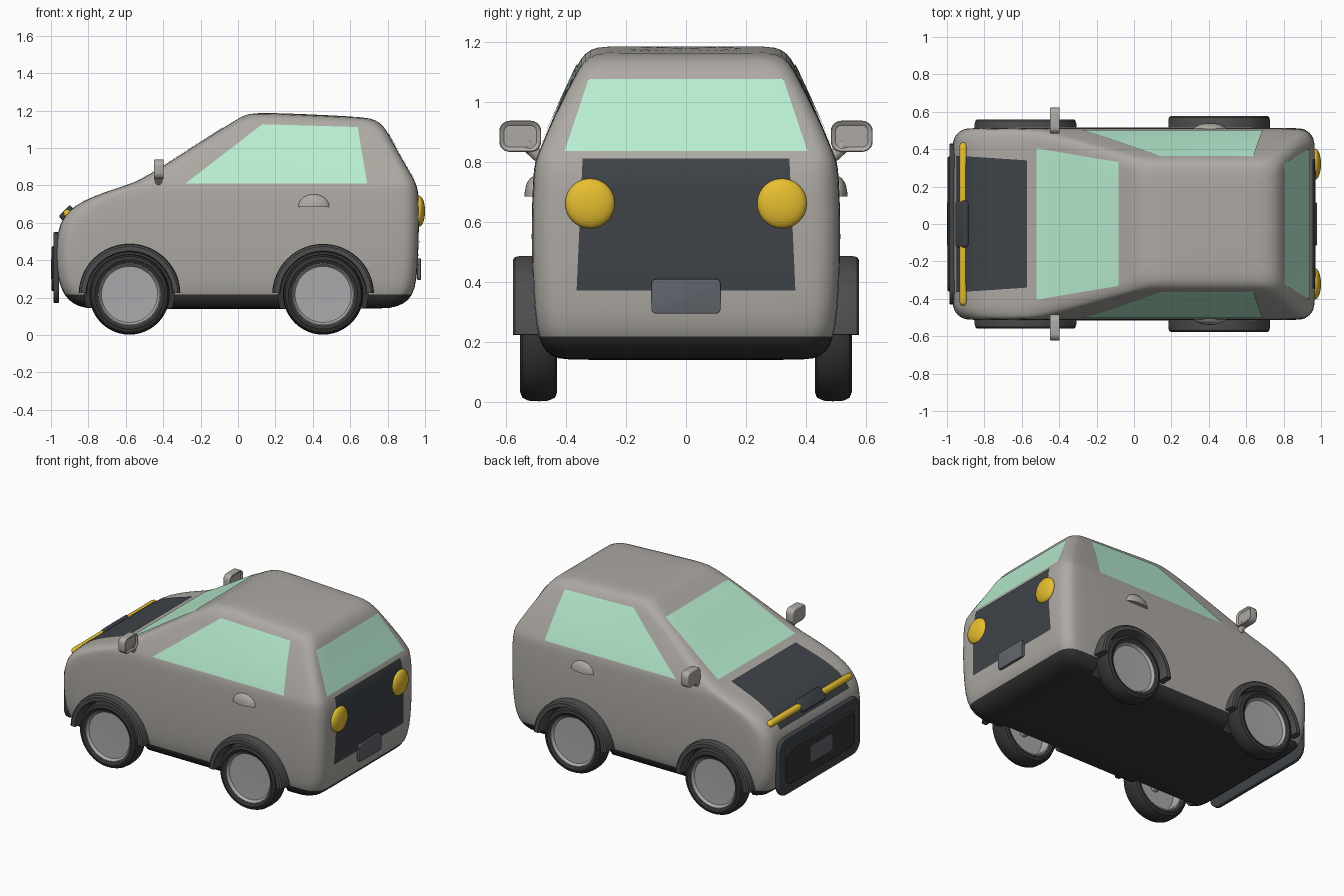
import bpy, bmesh
from math import radians, sin, cos, pi
from mathutils import Vector, Matrix
from mathutils.bvhtree import BVHTree

if "Cube" in bpy.data.objects:
    bpy.data.objects.remove(bpy.data.objects["Cube"])


def material(name, r, g, b):
    m = bpy.data.materials.new(name)
    m.diffuse_color = (r, g, b, 1)
    m.use_nodes = True
    m.node_tree.nodes["Principled BSDF"].inputs["Base Color"].default_value = m.diffuse_color
    return m


PAINT = material("paint", .42, .40, .37)
DARK = material("dark_plastic", .035, .035, .035)
TRIM = material("trim", .075, .075, .078)
PANEL = material("panel", .05, .058, .066)
GLASS = material("glass", .48, .85, .64)
YELLOW = material("light_yellow", .80, .52, .03)
PLATE = material("plate", .12, .13, .15)
RIM = material("rim", .40, .40, .41)


def finish(bm, name, mats, mirror=False, recalc=True, angle=35):
    if recalc:
        bmesh.ops.recalc_face_normals(bm, faces=bm.faces[:])
    me = bpy.data.meshes.new(name)
    bm.to_mesh(me)
    bm.free()
    for m in mats:
        me.materials.append(m)
    for p in me.polygons:
        p.use_smooth = True
    me.set_sharp_from_angle(angle=radians(angle))
    ob = bpy.data.objects.new(name, me)
    bpy.context.collection.objects.link(ob)
    if mirror:
        ob.modifiers.new("mirror", 'MIRROR').use_axis = (False, True, False)
    return ob


def bake(ob):
    dg = bpy.context.evaluated_depsgraph_get()
    me = bpy.data.meshes.new_from_object(ob.evaluated_get(dg))
    ob.modifiers.clear()
    ob.data = me
    me.set_sharp_from_angle(angle=radians(40))


def lathe(name, prof, cx, cz, mat, a0=0, a1=360, n=48, mirror=True):
    """Turn a closed (radius, y) profile about a y-parallel axis."""
    bm = bmesh.new()
    full = a1 - a0 == 360
    rings = []
    for i in range(n if full else n + 1):
        a = radians(a0 + (a1 - a0) * i / n)
        rings.append([bm.verts.new((cx + r * cos(a), y, cz + r * sin(a))) for r, y in prof])
    k = len(prof)
    for i in range(n):
        p, q = rings[i], rings[(i + 1) % len(rings)]
        for j in range(k):
            bm.faces.new((p[j], p[(j + 1) % k], q[(j + 1) % k], q[j]))
    if not full:
        bm.faces.new(rings[0])
        bm.faces.new(rings[-1])
    bmesh.ops.remove_doubles(bm, verts=bm.verts[:], dist=1e-5)
    return finish(bm, name, [mat], mirror)


def plate(name, loc, dims, radius, edge, mat, mirror=False, tilt=0, recess=0):
    """Box facing x with rounded corners, softened edges, optional recess at the back."""
    bm = bmesh.new()
    bmesh.ops.create_cube(bm, size=1, matrix=Matrix.Diagonal((*dims, 1)))
    es = [e for e in bm.edges if abs(e.verts[0].co.x - e.verts[1].co.x) > dims[0] / 2]
    bmesh.ops.bevel(bm, geom=es, offset=radius, segments=6, profile=.5, affect='EDGES')
    if recess:
        back = max(bm.faces, key=lambda f: f.calc_center_median().x)
        bmesh.ops.inset_region(bm, faces=[back], thickness=.016)
        bmesh.ops.translate(bm, verts=back.verts[:], vec=(-recess, 0, 0))
    es = [e for e in bm.edges if e.calc_face_angle(0) > .8]
    bmesh.ops.bevel(bm, geom=es, offset=edge, segments=3, profile=.5, affect='EDGES')
    bm.transform(Matrix.Translation(loc) @ Matrix.Rotation(radians(tilt), 4, 'Y'))
    return finish(bm, name, [mat], mirror)


def ball(name, loc, radii, mat, upper_only=False):
    bm = bmesh.new()
    bmesh.ops.create_uvsphere(bm, u_segments=32, v_segments=20, radius=1)
    if upper_only:
        g = bm.verts[:] + bm.edges[:] + bm.faces[:]
        bmesh.ops.bisect_plane(bm, geom=g, plane_co=(0, 0, 0), plane_no=(0, 0, 1), clear_inner=True)
        bmesh.ops.holes_fill(bm, edges=[e for e in bm.edges if e.is_boundary])
    bm.transform(Matrix.Translation(loc) @ Matrix.Diagonal((*radii, 1)))
    return finish(bm, name, [mat], True)


# Body shell: rounded rectangles stacked upward (z, front x, back x, half width, corner radius)
LEVELS = [
    (.14, -.70, .70, .36, .08), (.142, -.82, .82, .43, .08), (.165, -.88, .885, .468, .08),
    (.21, -.93, .935, .492, .09), (.30, -.966, .957, .507, .09), (.45, -.974, .964, .514, .09),
    (.56, -.963, .967, .515, .09), (.62, -.938, .967, .514, .09), (.67, -.898, .967, .513, .09),
    (.715, -.832, .967, .511, .09), (.76, -.725, .964, .509, .09), (.80, -.60, .955, .504, .08),
    (.825, -.53, .945, .494, .07), (.90, -.405, .902, .464, .06), (1.0, -.25, .848, .42, .06),
    (1.1, -.09, .803, .374, .06), (1.15, -.01, .775, .35, .07), (1.177, .035, .735, .32, .07),
    (1.188, .09, .68, .28, .07), (1.19, .25, .5, .12, .05)]
bm = bmesh.new()
rings = []
for z, xf, xb, w, r in LEVELS:
    arcs = []
    for c, (cx, cy) in enumerate([(xb - r, w - r), (xf + r, w - r), (xf + r, r - w), (xb - r, r - w)]):
        arcs.append([Vector((cx + r * cos(c * pi / 2 + t * pi / 8), cy + r * sin(c * pi / 2 + t * pi / 8), z))
                     for t in range(5)])
    ring = []
    for c in range(4):
        ring += arcs[c] + [arcs[c][-1].lerp(arcs[(c + 1) % 4][0], t / 6) for t in range(1, 6)]
    for p in ring:
        p.z -= max(0, p.x - .15) * .045 * min(1, max(0, (z - .95) / .2))
    rings.append([bm.verts.new(p) for p in ring])
n = len(rings[0])
for lv, (a, b) in enumerate(zip(rings, rings[1:])):
    for i in range(n):
        f = bm.faces.new((a[i], a[(i + 1) % n], b[(i + 1) % n], b[i]))
        f.material_index = 1 if lv < 3 else 0
bm.faces.new(rings[0]).material_index = 1
bm.faces.new(rings[-1])
body = finish(bm, "body", [PAINT, DARK])
body.modifiers.new("smooth", 'SUBSURF').levels = 1
bake(body)

# Glass and dark panels projected onto the body
tree = BVHTree.FromObject(body, bpy.context.evaluated_depsgraph_get())


def panel(name, corners, direction, mat, mirror=False, n=20):
    a, b, c, d = map(Vector, corners)
    direction = Vector(direction)
    bm = bmesh.new()
    grid = []
    for i in range(n + 1):
        row = []
        for j in range(n + 1):
            p = a.lerp(b, j / n).lerp(d.lerp(c, j / n), i / n)
            hit, no, _, _ = tree.ray_cast(p, direction)
            row.append(bm.verts.new(hit + no * .004))
        grid.append(row)
    for i in range(n):
        for j in range(n):
            f = bm.faces.new((grid[i][j], grid[i][j + 1], grid[i + 1][j + 1], grid[i + 1][j]))
            f.normal_update()
            if f.normal.dot(direction) > 0:
                f.normal_flip()
    return finish(bm, name, [mat], mirror, recalc=False)


panel("side_window", [(-.28, -2, .81), (.69, -2, .81), (.64, -2, 1.11), (.13, -2, 1.125)], (0, 1, 0), GLASS, True)
panel("windshield", [(-.52, -.405, 2), (-.08, -.33, 2), (-.08, .33, 2), (-.52, .405, 2)], (0, 0, -1), GLASS)
panel("rear_window", [(2, -.405, .835), (2, .405, .835), (2, .325, 1.075), (2, -.325, 1.075)], (-1, 0, 0), GLASS)
panel("tailgate_panel", [(2, -.365, .372), (2, .365, .372), (2, .345, .81), (2, -.345, .81)], (-1, 0, 0), PANEL)
panel("hood_panel", [(-.945, -.365, 2), (-.57, -.34, 2), (-.57, .34, 2), (-.945, .365, 2)], (0, 0, -1), PANEL)

# Wheel wells cut from the body
WHEELS = {"front": (-.58, .56), "rear": (.455, .578)}
bm = bmesh.new()
for cx, _ in WHEELS.values():
    for s in (-1, 1):
        bmesh.ops.create_cone(bm, cap_ends=True, segments=48, radius1=.24, radius2=.24, depth=.4,
                              matrix=Matrix.Translation((cx, s * .6, .22)) @ Matrix.Rotation(pi / 2, 4, 'X'))
for f in bm.faces:
    f.material_index = 1
cutter = finish(bm, "wheel_well_cutter", [PAINT, DARK])
cutter.hide_render = True
cut = body.modifiers.new("wells", 'BOOLEAN')
cut.object = cutter
cut.operation = 'DIFFERENCE'
cut.solver = 'EXACT'
bake(body)
bpy.data.objects.remove(cutter)

# Wheels, axles and arches
for name, (cx, out) in WHEELS.items():
    lathe(name + "_tyre", [(.165, .44), (.185, .43), (.203, .437), (.213, .46), (.215, .49), (.213, .525),
                           (.203, .546), (.185, .553), (.165, .543)], cx, .217, DARK)
    lathe(name + "_rim", [(0, .522), (.15, .526), (.162, .542), (.17, .542), (.17, .442), (.158, .442),
                          (.148, .50), (0, .50)], cx, .217, RIM)
    lathe(name + "_axle", [(0, .36), (.025, .36), (.025, .51), (0, .51)], cx, .217, RIM, n=16)
    lathe(name + "_arch", [(.228, .47), (.228, out - .012), (.234, out), (.258, out), (.268, out - .008),
                           (.272, out - .025), (.272, .47)], cx, .215, TRIM, a0=2, a1=178)

# Front grille, number plates and light bar
plate("grille_surround", (-.972, 0, .36), (.03, .86, .38), .08, .008, PANEL)
plate("grille", (-.987, 0, .355), (.018, .72, .24), .05, .005, DARK)
plate("front_number_plate", (-.994, 0, .355), (.012, .23, .11), .015, .003, PLATE)
plate("rear_number_plate", (.968, 0, .352), (.02, .23, .115), .015, .004, PLATE)
plate("light_bar_centre", (-.912, 0, .648), (.05, .25, .085), .02, .01, PANEL, tilt=45)
lathe("headlight_bar", [(0, .08), (.022, .08), (.022, .41), (.019, .425), (.011, .434), (0, .437)],
      -.912, .65, YELLOW, n=24)

# Tail lights and door handles
ball("tail_light", (.968, .32, .662), (.032, .083, .083), YELLOW)
ball("door_handle", (.405, .505, .685), (.085, .034, .068), PAINT, upper_only=True)

# Wing mirrors with stalks
plate("wing_mirror", (-.422, .553, .886), (.056, .14, .104), .035, .008, PAINT, mirror=True, recess=.012)
bm = bmesh.new()
foot, top = Vector((-.425, .47, .795)), Vector((-.425, .53, .86))
turn = (top - foot).to_track_quat('Z', 'Y').to_matrix().to_4x4()
bmesh.ops.create_cone(bm, cap_ends=True, segments=20, radius1=.016, radius2=.024, depth=(top - foot).length,
                      matrix=Matrix.Translation((foot + top) / 2) @ turn)
finish(bm, "mirror_stalk", [PAINT], True)
